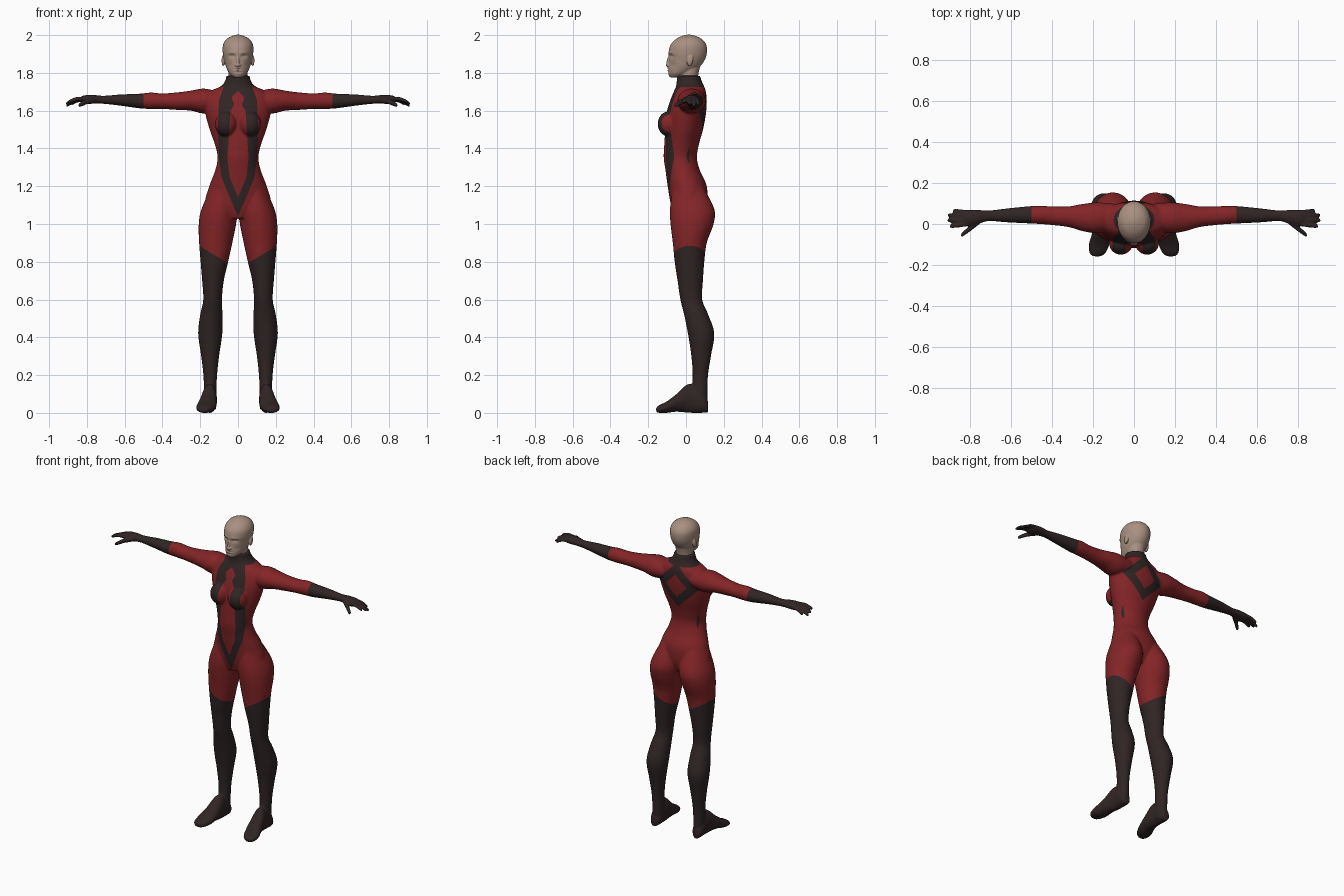
import bpy, bmesh, math
from mathutils import Matrix, Vector

cube = bpy.data.objects.get("Cube")
if cube:
    bpy.data.objects.remove(cube)


def material(name, colour):
    mat = bpy.data.materials.new(name)
    mat.use_nodes = True
    mat.diffuse_color = (*colour, 1)
    bsdf = mat.node_tree.nodes["Principled BSDF"]
    bsdf.inputs["Base Color"].default_value = (*colour, 1)
    bsdf.inputs["Roughness"].default_value = 0.7
    return mat


RED = material("deep red fabric", (0.23, 0.018, 0.02))
BLACK = material("charcoal fabric", (0.03, 0.018, 0.018))
SKIN = material("skin", (0.40, 0.28, 0.22))


def spline(a, b, c, d, t):
    return b + 0.5 * t * (c - a + t * (2 * a - 5 * b + 4 * c - d + t * (3 * (b - c) + d - a)))


def loft(bm, axis, rows, side=1, segments=32, steps=5):
    """Skin ellipses along an axis; a row is position, then low and high of the other two axes."""
    fine = []
    for i in range(len(rows) - 1):
        quad = [rows[max(i - 1, 0)], rows[i], rows[i + 1], rows[min(i + 2, len(rows) - 1)]]
        fine += [[spline(*v, k / steps) for v in zip(*quad)] for k in range(steps)]
    fine.append(rows[-1])
    rings = []
    for p, a0, a1, b0, b1 in fine:
        ring = []
        for k in range(segments):
            ang = math.tau * k / segments
            co = [(a0 + a1) / 2 + (a1 - a0) / 2 * math.cos(ang),
                  (b0 + b1) / 2 + (b1 - b0) / 2 * math.sin(ang)]
            co.insert("xyz".index(axis), p)
            ring.append(bm.verts.new((co[0] * side, co[1], co[2])))
        rings.append(ring)
    for lo, hi in zip(rings, rings[1:]):
        for k in range(segments):
            n = (k + 1) % segments
            bm.faces.new((lo[k], lo[n], hi[n], hi[k]))
    bm.faces.new(rings[0][::-1])
    bm.faces.new(rings[-1])


def ball(bm, centre, radii, tilt=0):
    mat = Matrix.Translation(centre) @ Matrix.Rotation(tilt, 4, "X") @ Matrix.Diagonal((*radii, 1))
    bmesh.ops.create_uvsphere(bm, u_segments=24, v_segments=16, radius=1, matrix=mat)


def symmetric(rows):
    return [(z, -w, w, f, b) for z, w, f, b in rows]


def fuse(bm, voxel, smoothing):
    """Melt overlapping parts into one smooth skin and return it as a bmesh."""
    bmesh.ops.recalc_face_normals(bm, faces=bm.faces)
    mesh = bpy.data.meshes.new("blend")
    bm.to_mesh(mesh)
    bm.free()
    obj = bpy.data.objects.new("blend", mesh)
    bpy.context.collection.objects.link(obj)
    remesh = obj.modifiers.new("remesh", "REMESH")
    remesh.mode, remesh.voxel_size = "VOXEL", voxel
    smooth = obj.modifiers.new("smooth", "SMOOTH")
    smooth.iterations = smoothing
    result = bmesh.new()
    result.from_object(obj, bpy.context.evaluated_depsgraph_get())
    bpy.data.objects.remove(obj)
    bpy.data.meshes.remove(mesh)
    return result


def part(name, source, mats, keep=None, rule=None):
    bm = source.copy()
    if keep:
        drop = [f for f in bm.faces if not keep(f.calc_center_median())]
        bmesh.ops.delete(bm, geom=drop, context="FACES")
    for f in bm.faces:
        f.smooth = True
        f.material_index = int(rule(f.calc_center_median())) if rule else 0
    mesh = bpy.data.meshes.new(name)
    bm.to_mesh(mesh)
    bm.free()
    for m in mats:
        mesh.materials.append(m)
    bpy.context.collection.objects.link(bpy.data.objects.new(name, mesh))


# Torso with collar, then bust
body = bmesh.new()
loft(body, "z", symmetric([
    (1.03, .07, -.06, .08), (1.1, .17, -.08, .11), (1.2, .152, -.097, .11),
    (1.28, .122, -.108, .075), (1.35, .108, -.118, .058), (1.42, .122, -.115, .068),
    (1.5, .15, -.11, .09), (1.58, .172, -.105, .105), (1.65, .18, -.085, .11),
    (1.7, .15, -.065, .105), (1.73, .09, -.052, .095), (1.76, .067, -.049, .082),
    (1.785, .062, -.047, .075)]), segments=48)

LEG = [(1.2, .02, .14, -.07, .09), (1.08, .003, .193, -.085, .15), (1, .01, .208, -.082, .146),
       (.9, .03, .206, -.07, .11), (.8, .052, .198, -.06, .097), (.7, .075, .19, -.045, .09),
       (.6, .085, .184, -.03, .086), (.52, .082, .2, -.01, .118), (.42, .083, .211, .01, .15),
       (.3, .1, .195, .028, .132), (.18, .112, .182, .035, .115), (.02, .115, .18, .02, .115)]
FOOT = [(.117, .13, .172, 0, .06), (.09, .115, .185, 0, .1), (.02, .112, .188, 0, .155),
        (-.05, .112, .206, .006, .1), (-.1, .12, .221, 0, .062), (-.14, .138, .218, 0, .042),
        (-.158, .16, .2, .004, .028)]
ARM = [(.1, -.03, .1, 1.6, 1.7), (.18, -.045, .105, 1.585, 1.717), (.25, -.035, .098, 1.6, 1.706),
       (.32, -.015, .086, 1.604, 1.697), (.4, -.005, .086, 1.609, 1.691), (.46, 0, .089, 1.609, 1.696),
       (.52, .003, .086, 1.612, 1.69), (.62, .008, .076, 1.626, 1.686), (.71, .014, .066, 1.636, 1.679),
       (.76, 0, .069, 1.637, 1.683), (.81, -.01, .068, 1.635, 1.682), (.835, 0, .06, 1.645, 1.672)]
# Fingers and thumb: start, end, radius
DIGITS = [((.81, .058, 1.66), (.885, .066, 1.632), .01), ((.81, .039, 1.665), (.91, .043, 1.625), .011),
          ((.81, .018, 1.665), (.912, .018, 1.635), .011), ((.81, 0, 1.663), (.9, -.012, 1.645), .011),
          ((.755, .012, 1.655), (.845, -.056, 1.625), .014)]

for side in (1, -1):
    ball(body, (side * .064, -.094, 1.53), (.058, .056, .066))
    loft(body, "z", LEG, side)
    loft(body, "y", FOOT, side)
    loft(body, "x", ARM, side)
    for start, end, r in DIGITS:
        rows = []
        for t, scale in ((0, 1), (.5, 1.05), (.9, .9), (1, .5)):
            p = Vector(start).lerp(Vector(end), t)
            p.z += .03 * t * (1 - t)
            rows.append((p.x, p.y - r * scale, p.y + r * scale, p.z - r * scale, p.z + r * scale))
        loft(body, "x", rows, side, segments=12)
body = fuse(body, .0055, 5)

# Seam lines: front panel edges as (height, half width), and the back diamond
OUTER = [(1.725, .075), (1.66, .1), (1.5, .108), (1.35, .1), (1.25, .088), (1.15, .047), (1.04, 0)]
INNER = [(1.705, 0), (1.67, .034), (1.63, .02), (1.6, .04), (1.5, .046), (1.35, .056),
         (1.25, .045), (1.14, 0)]
DIAMOND = Vector((0, 0, 1.6))


def width(edge, z):
    for (z0, w0), (z1, w1) in zip(edge, edge[1:]):
        if z1 <= z <= z0:
            return w0 + (w1 - w0) * (z0 - z) / (z0 - z1)
    return 0


def cut(co, normal, near):
    faces = [f for f in body.faces if near(f.calc_center_median())]
    geom = faces + list({e for f in faces for e in f.edges}) + list({v for f in faces for v in f.verts})
    bmesh.ops.bisect_plane(body, geom=geom, dist=1e-5, plane_co=co, plane_no=normal)


def is_stocking(c):
    return c.z < .8 + .6 * (abs(c.x) - .065)


def is_glove(c):
    return abs(c.x) > .5


def is_dark(c):
    if c.z > 1.725:
        return True
    if c.y < .02:
        return width(INNER, c.z) < abs(c.x) < width(OUTER, c.z)
    return .075 < abs(c.x) + abs(c.z - DIAMOND.z) < .145


for s in (1, -1):
    cut((s * .065, 0, .8), (-.6 * s, 0, 1), lambda c: c.x * s > 0 and .7 < c.z < .95)
    cut((s * .5, 0, 0), (1, 0, 0), lambda c: .45 < c.x * s < .55)
    for edge in (OUTER, INNER):
        for (z0, w0), (z1, w1) in zip(edge, edge[1:]):
            cut((s * w0, 0, z0), (s * (z1 - z0), 0, w0 - w1),
                lambda c: c.y < .02 and c.x * s > -.01 and z1 - .006 < c.z < z0 + .006 and abs(c.x) < .13)
    for size in (.075, .145):
        for up in (1, -1):
            cut(DIAMOND + Vector((s * size, 0, 0)), (s, 0, up),
                lambda c: c.y > .02 and c.x * s > -.005 and abs(c.x) < .16 and 0 < (c.z - DIAMOND.z) * up < .16)
cut((0, 0, 1.725), (0, 0, 1), lambda c: 1.7 < c.z < 1.75)

part("bodysuit", body, [RED, BLACK], lambda c: not is_stocking(c) and not is_glove(c), is_dark)
for label, s in (("left", 1), ("right", -1)):
    part(label + "_stocking", body, [BLACK], lambda c: c.x * s > 0 and is_stocking(c))
    part(label + "_glove", body, [BLACK], lambda c: c.x * s > 0 and is_glove(c))
body.free()

# Head with neck, nose and ears
head = bmesh.new()
loft(head, "z", symmetric([
    (1.776, .022, -.084, -.04), (1.795, .045, -.094, .02), (1.83, .063, -.093, .07),
    (1.87, .074, -.09, .1), (1.91, .081, -.092, .111), (1.95, .079, -.081, .107),
    (1.98, .06, -.052, .083), (1.996, .03, -.02, .05), (2.002, .008, .005, .025)]), segments=40)
loft(head, "z", symmetric([(1.74, .05, -.036, .065), (1.79, .05, -.036, .065), (1.85, .05, -.03, .08)]))
ball(head, (0, -.094, 1.86), (.008, .009, .03), -.15)
ball(head, (0, -.098, 1.841), (.012, .01, .008))
for s in (1, -1):
    ball(head, (s * .011, -.094, 1.84), (.007, .008, .006))
    ball(head, (s * .078, .022, 1.865), (.009, .016, .03), -.2)
head = fuse(head, .0035, 4)

# Face sculpting: x, z, x size, z size, depth (positive pushes in)
FACE = [(.032, 1.888, .016, .009, .011), (.032, 1.908, .02, .006, -.003), (.032, 1.885, .009, .005, -.005),
        (0, 1.826, .018, .004, -.005), (0, 1.82, .02, .0022, .004), (0, 1.813, .015, .004, -.005),
        (0, 1.803, .02, .004, .003), (.045, 1.84, .014, .014, .004)]
for v in head.verts:
    if v.co.y < -.02:
        x, z = abs(v.co.x), v.co.z
        v.co.y += sum(d * math.exp(-((x - cx) / sx) ** 2 - ((z - cz) / sz) ** 2)
                      for cx, cz, sx, sz, d in FACE)
part("head", head, [SKIN])
head.free()
